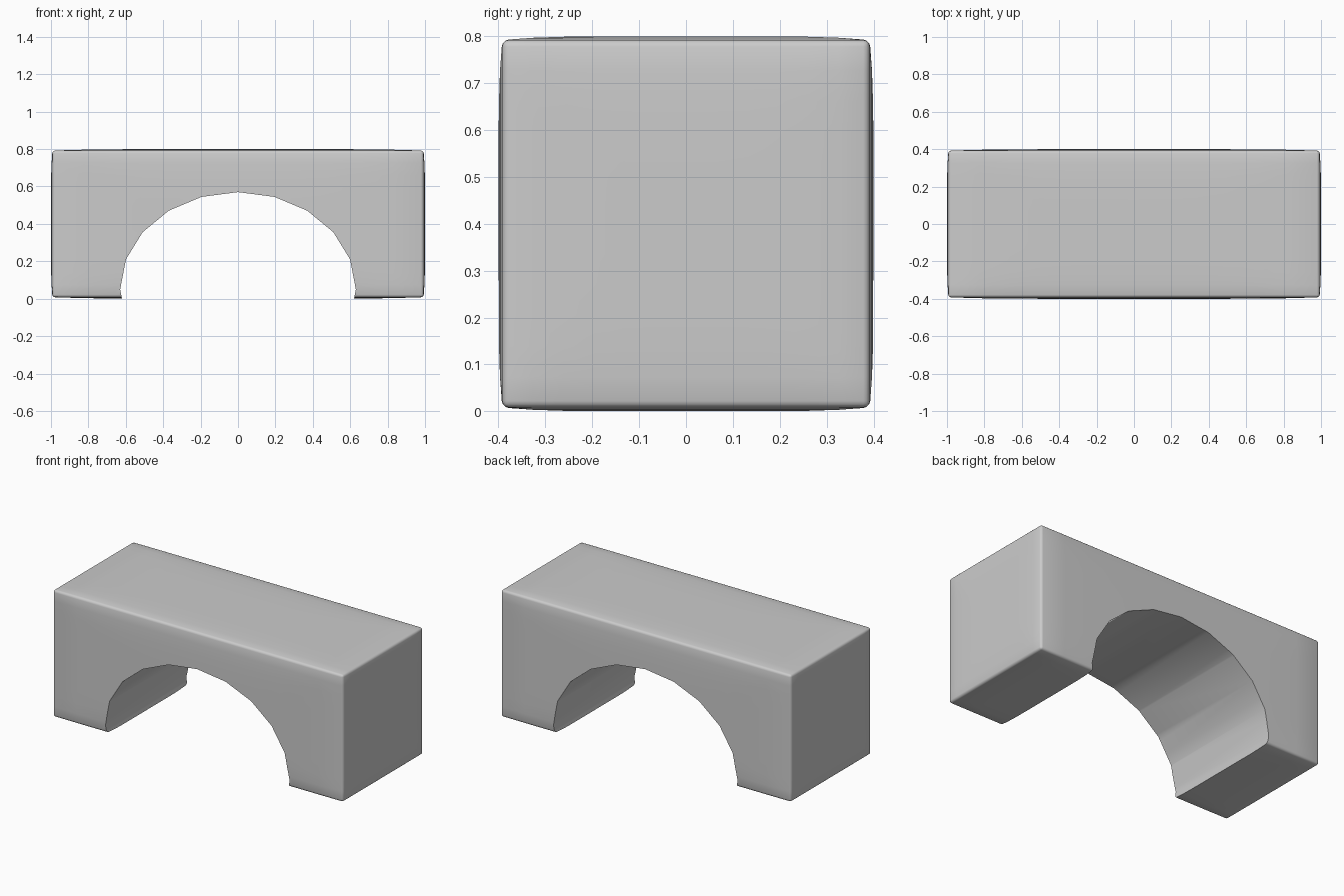
import bpy, bmesh
from math import radians

if "Cube" in bpy.data.objects:
    bpy.data.objects.remove(bpy.data.objects["Cube"])

HALF = (1.0, 0.4, 0.4)      # half sizes of the block
BULGE = 0.008               # how far the face borders sit behind the face centres

# Block: subdivided box with very slightly bulging faces
bm = bmesh.new()
bmesh.ops.create_cube(bm, size=2)
bmesh.ops.subdivide_edges(bm, edges=bm.edges[:], cuts=11, use_grid_fill=True)
for v in bm.verts:
    u = v.co.copy()
    for i in range(3):
        a, b = (abs(u[j]) for j in range(3) if j != i)
        drop = BULGE * max(a, b) ** 5
        v.co[i] = u[i] * (HALF[i] - drop)
    v.co.z += HALF[2]
mesh = bpy.data.meshes.new("arch_block")
bm.to_mesh(mesh)
bm.free()
block = bpy.data.objects.new("arch_block", mesh)
bpy.context.collection.objects.link(block)

# Softly rounded outer edges
bevel = block.modifiers.new("rounded_edges", 'BEVEL')
bevel.width = 0.014
bevel.segments = 3
bevel.limit_method = 'ANGLE'
bevel.angle_limit = radians(40)

# Arch opening: 20-sided elliptical cutter running along y
bpy.ops.mesh.primitive_cylinder_add(vertices=20, radius=1, depth=2,
                                    location=(0, 0, 0.05), rotation=(radians(90), 0, 0))
cutter = bpy.context.object
cutter.name = "arch_cutter"
cutter.scale = (0.63, 0.52, 1)
cutter.hide_render = True
cut = block.modifiers.new("arch_opening", 'BOOLEAN')
cut.operation = 'DIFFERENCE'
cut.solver = 'EXACT'
cut.object = cutter

# Apply modifiers, remove the cutter and smooth the shading
bpy.ops.object.select_all(action='DESELECT')
block.select_set(True)
bpy.context.view_layer.objects.active = block
for name in ("rounded_edges", "arch_opening"):
    bpy.ops.object.modifier_apply(modifier=name)
bpy.data.objects.remove(cutter)
bpy.ops.object.shade_smooth_by_angle(angle=radians(35))
